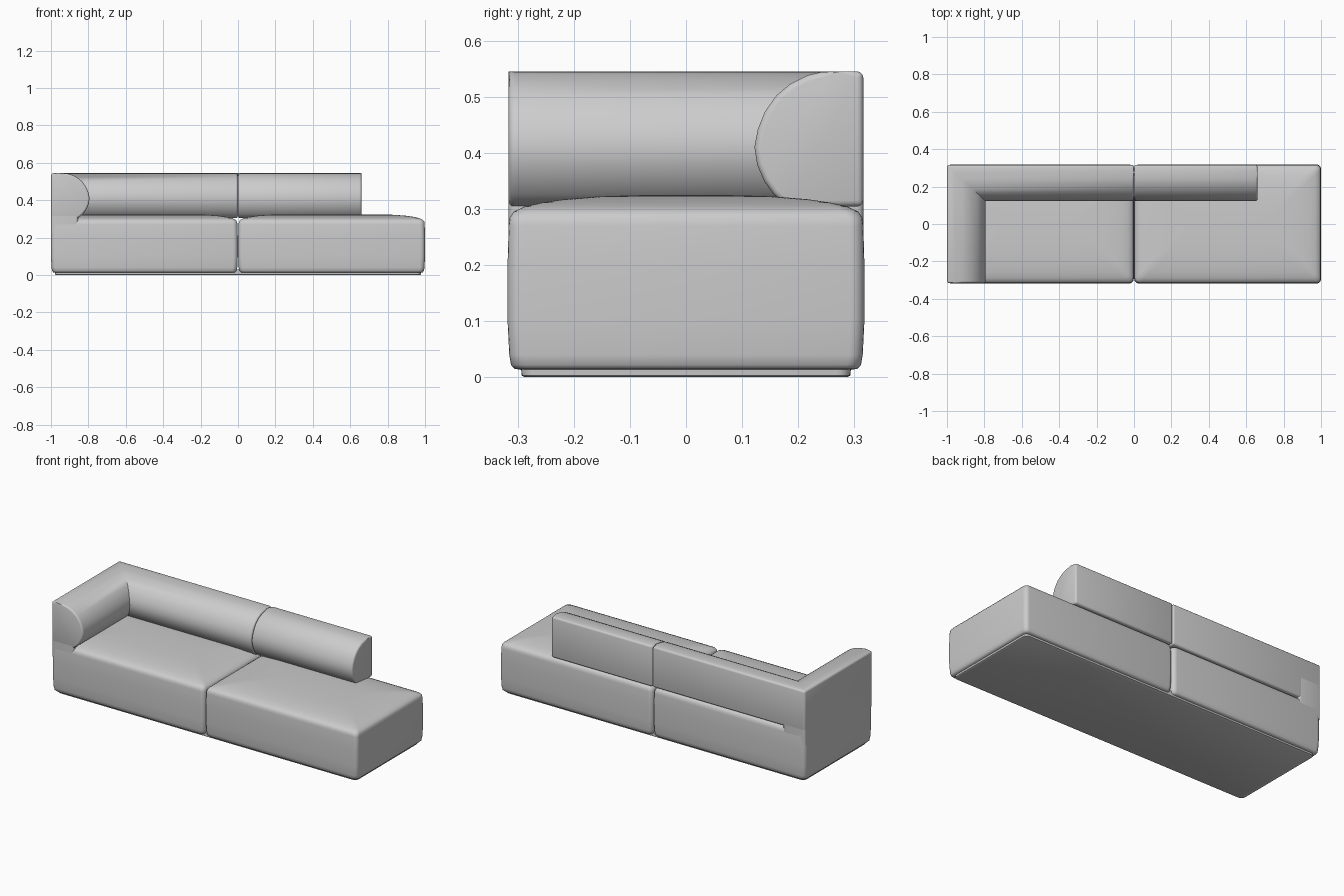
import bpy, bmesh, math
from mathutils import Vector

cube = bpy.data.objects.get("Cube")
if cube:
    bpy.data.objects.remove(cube)

fabric = bpy.data.materials.new("light grey fabric")
fabric.use_nodes = True
GREY = (0.6, 0.6, 0.6, 1)
fabric.diffuse_color = GREY
fabric.node_tree.nodes["Principled BSDF"].inputs["Base Color"].default_value = GREY

BACK = 0.316   # rear plane of the backrest
SIDE = -0.999  # outer plane of the armrest


def finish(bm, name, angle=40):
    bmesh.ops.recalc_face_normals(bm, faces=bm.faces)
    mesh = bpy.data.meshes.new(name)
    bm.to_mesh(mesh)
    bm.free()
    obj = bpy.data.objects.new(name, mesh)
    bpy.context.collection.objects.link(obj)
    mesh.materials.append(fabric)
    bpy.ops.object.select_all(action='DESELECT')
    bpy.context.view_layer.objects.active = obj
    obj.select_set(True)
    bpy.ops.object.shade_smooth_by_angle(angle=math.radians(angle))
    return obj


def loft(bm, rings):
    """Skin closed rings of points and cap both ends."""
    loops = [[bm.verts.new(p) for p in ring] for ring in rings]
    for a, b in zip(loops, loops[1:]):
        for i in range(len(a)):
            j = (i + 1) % len(a)
            bm.faces.new((a[i], a[j], b[j], b[i]))
    bm.faces.new(loops[0])
    bm.faces.new(loops[-1])
    return loops


def rounded_rect(cx, hx, hy, z, r, steps=5):
    pts = []
    for k, (sx, sy) in enumerate(((1, 1), (-1, 1), (-1, -1), (1, -1))):
        for s in range(steps + 1):
            a = math.pi / 2 * (k + s / steps)
            pts.append((cx + sx * (hx - r) + r * math.cos(a),
                        sy * (hy - r) + r * math.sin(a), z))
    return pts


def cushion(name, x0, x1, hy, profile, r=0.025):
    """Rounded rectangular block; profile is (inset, height) pairs."""
    bm = bmesh.new()
    cx, hx = (x0 + x1) / 2, (x1 - x0) / 2
    loft(bm, [rounded_rect(cx, hx - d, hy - d, z, r) for d, z in profile])
    return finish(bm, name)


# Recessed plinth under both modules
cushion("plinth", -0.98, 0.98, 0.295, [(0.008, 0), (0.002, 0.003), (0, 0.03)])

# Seat modules with softly bulging sides and a crowned top
seat = [(0.025, 0.013), (0.012, 0.015), (0.006, 0.022), (0.003, 0.04), (0, 0.1),
        (0, 0.2), (0.002, 0.27), (0.004, 0.285), (0.011, 0.295), (0.03, 0.304),
        (0.06, 0.311), (0.1, 0.317), (0.16, 0.322), (0.22, 0.324), (0.28, 0.325)]
cushion("right_seat", -1, -0.001, 0.318, seat)
cushion("left_seat", 0.001, 1, 0.318, seat)

# Bolster section: (depth from the rear plane, height)
curve = [(0.04, 0.545), (0.075, 0.544), (0.1, 0.538), (0.13, 0.523), (0.155, 0.502),
         (0.175, 0.474), (0.188, 0.442), (0.194, 0.41), (0.189, 0.378),
         (0.177, 0.35), (0.16, 0.326), (0.135, 0.304)]
section = [(0, 0.304), (0, 0.545)] + curve


def bolster(name, stations):
    """Sweep the section through stations, rounding ends and outer corners."""
    bm = bmesh.new()
    loops = loft(bm, [[at(d, z) for d, z in section] for at in stations])
    edges = set()
    for loop in (loops[0], loops[-1]):
        for i, v in enumerate(loop):
            edges.add(bm.edges.get((v, loop[i - 1])))
    for loop in loops[1:-1]:
        edges.add(bm.edges.get((loop[0], loop[1])))
    for a, b in zip(loops, loops[1:]):
        for i in (0, 1):
            edges.add(bm.edges.get((a[i], b[i])))
    bmesh.ops.bevel(bm, geom=list(edges), offset=0.011, segments=3,
                    profile=0.5, affect='EDGES', clamp_overlap=True)
    return finish(bm, name, 50)


def across(x):
    return lambda d, z: Vector((x, BACK - d, z))


def along(y):
    return lambda d, z: Vector((SIDE + d * 1.06, y, z))


def mitre(d, z):
    return Vector((SIDE + d * 1.06, BACK - d, z))


# Left backrest, and the right backrest turning the corner into the armrest
bolster("left_backrest", [across(0.001), across(0.66)])
bolster("right_backrest_and_arm", [across(-0.001), mitre, along(-BACK)])

# Upright panel that joins the armrest to its seat without a seam
cushion("arm_panel", SIDE, -0.855, BACK, [(0, 0.22), (0, 0.42)], 0.012)
